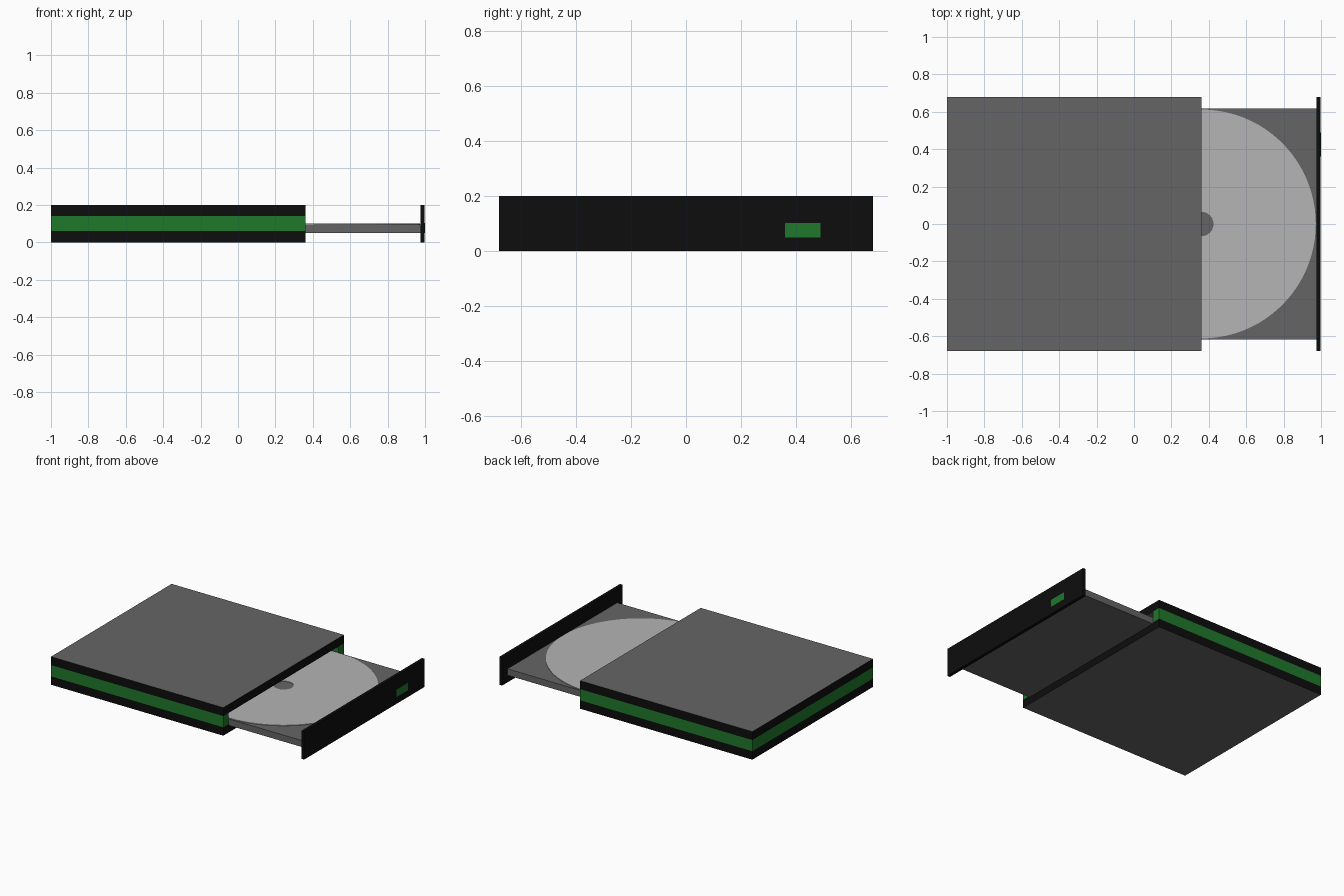
import bpy, bmesh, math

if "Cube" in bpy.data.objects:
    bpy.data.objects.remove(bpy.data.objects["Cube"])


def material(name, rgb):
    m = bpy.data.materials.new(name)
    m.diffuse_color = (*rgb, 1)
    m.use_nodes = True
    m.node_tree.nodes["Principled BSDF"].inputs["Base Color"].default_value = m.diffuse_color
    return m


GREY = material("dark_grey", (0.13, 0.13, 0.13))
BLACK = material("black", (0.004, 0.004, 0.004))
GREEN = material("green", (0.014, 0.19, 0.024))
SILVER = material("silver", (0.46, 0.46, 0.46))


def finish(name, bm, mats):
    bmesh.ops.recalc_face_normals(bm, faces=bm.faces)
    if len(mats) > 1:  # second material covers the upright faces
        for f in bm.faces:
            f.material_index = 0 if abs(f.normal.z) > 0.5 else 1
    me = bpy.data.meshes.new(name)
    bm.to_mesh(me)
    bm.free()
    for m in mats:
        me.materials.append(m)
    ob = bpy.data.objects.new(name, me)
    bpy.context.collection.objects.link(ob)
    return ob


def prism(name, outline, z0, z1, *mats):
    """Extrude a flat outline from z0 up to z1."""
    bm = bmesh.new()
    face = bm.faces.new([bm.verts.new((x, y, z0)) for x, y in outline])
    ext = bmesh.ops.extrude_face_region(bm, geom=[face])["geom"]
    verts = [v for v in ext if isinstance(v, bmesh.types.BMVert)]
    bmesh.ops.translate(bm, verts=verts, vec=(0, 0, z1 - z0))
    return finish(name, bm, mats)


def box(name, x0, x1, y0, y1, z0, z1, *mats):
    return prism(name, [(x0, y0), (x1, y0), (x1, y1), (x0, y1)], z0, z1, *mats)


W, IN, OPEN = 0.68, 0.62, 0.36   # half width, inner half width, open end

# Case: two slabs with grey faces and black rims
box("case_bottom", -1, OPEN, -W, W, 0, 0.06, GREY, BLACK)
box("case_top", -1, OPEN, -W, W, 0.14, 0.20, GREY, BLACK)

# Green band: U-shaped wall, open towards the tray
prism("case_band", [(OPEN, -W), (OPEN, -IN), (-0.94, -IN), (-0.94, IN),
                    (OPEN, IN), (OPEN, W), (-1, W), (-1, -W)], 0.06, 0.14, GREEN)

# Sliding tray, faceplate and eject button
box("tray", -0.27, 0.976, -IN + 0.002, IN - 0.002, 0.05, 0.096, GREY)
box("faceplate", 0.976, 0.998, -W, W, 0, 0.20, BLACK)
box("eject_button", 0.99, 1.0, 0.36, 0.49, 0.05, 0.103, GREEN)

# Disc: thin ring spun around the tray centre
bm = bmesh.new()
profile = [bm.verts.new((OPEN + r, 0, z)) for r, z in
           ((0.065, 0.095), (0.612, 0.095), (0.612, 0.10), (0.065, 0.10))]
edges = [bm.edges.new((profile[i], profile[(i + 1) % 4])) for i in range(4)]
bmesh.ops.spin(bm, geom=profile + edges, cent=(OPEN, 0, 0), axis=(0, 0, 1),
               angle=math.tau, steps=96, use_merge=True)
bmesh.ops.remove_doubles(bm, verts=bm.verts, dist=1e-4)
disc = finish("disc", bm, [SILVER])
bpy.context.view_layer.objects.active = disc
disc.select_set(True)
bpy.ops.object.shade_smooth_by_angle()
